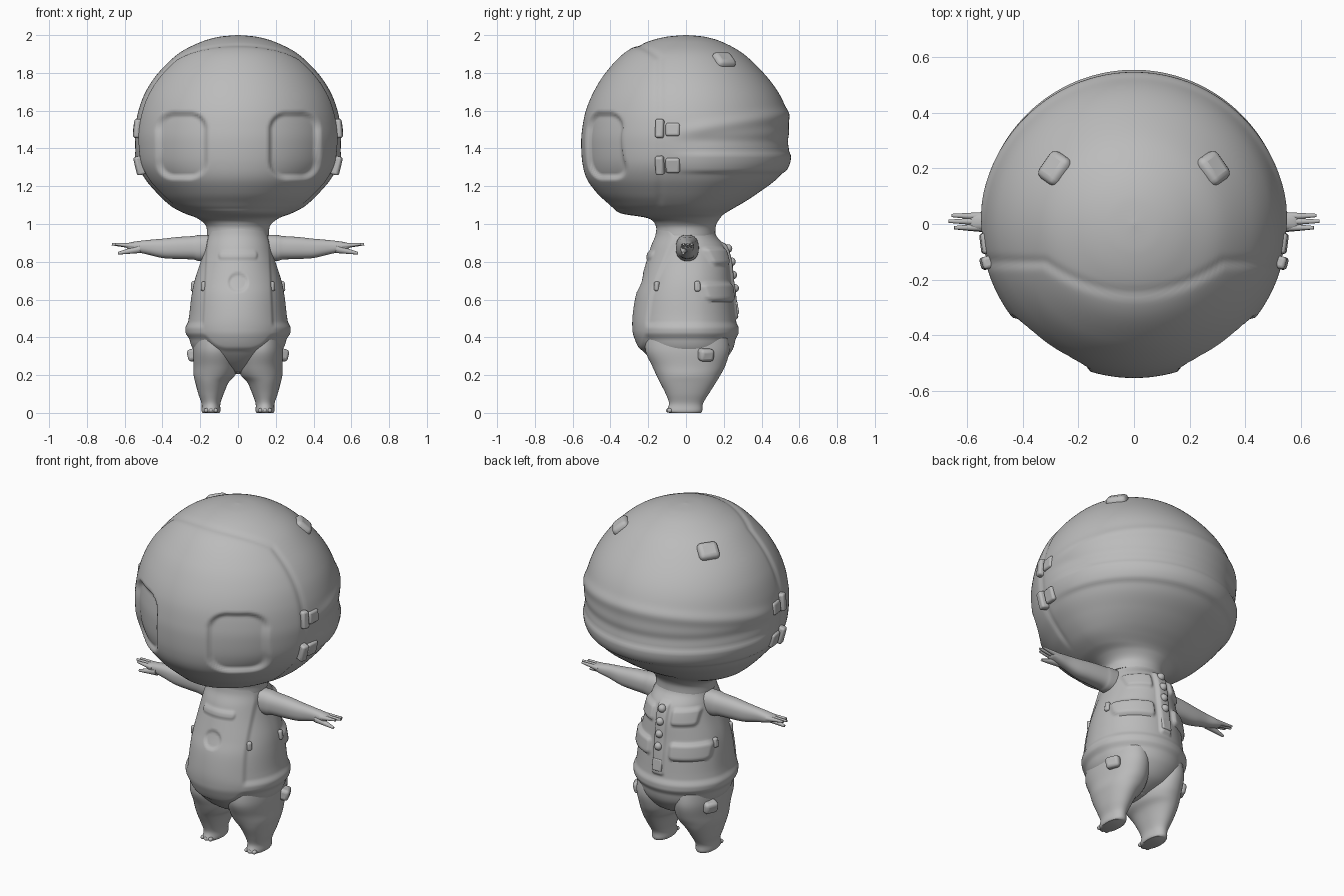
import bpy, bmesh, math
from mathutils import Vector, Matrix

if "Cube" in bpy.data.objects:
    bpy.data.objects.remove(bpy.data.objects["Cube"])

grey = bpy.data.materials.new("plain grey")
grey.diffuse_color = (0.5, 0.5, 0.5, 1)
grey.use_nodes = True
grey.node_tree.nodes["Principled BSDF"].inputs["Base Color"].default_value = grey.diffuse_color


def finish(name, bm, mirror=False, bevel=0, angle=50):
    bmesh.ops.recalc_face_normals(bm, faces=bm.faces[:])
    me = bpy.data.meshes.new(name)
    bm.to_mesh(me)
    bm.free()
    me.materials.append(grey)
    ob = bpy.data.objects.new(name, me)
    bpy.context.collection.objects.link(ob)
    if bevel:
        m = ob.modifiers.new("bevel", 'BEVEL')
        m.width, m.segments = bevel, 3
    if mirror:
        m = ob.modifiers.new("mirror", 'MIRROR')
        m.use_mirror_merge = False
    bpy.ops.object.select_all(action='DESELECT')
    ob.select_set(True)
    bpy.context.view_layer.objects.active = ob
    bpy.ops.object.shade_smooth_by_angle(angle=math.radians(angle))
    return ob


def spline(keys, sub):
    """Catmull-Rom samples through rows of numbers."""
    out, n = [], len(keys)
    for i in range(n - 1):
        a, b, c, d = (keys[min(max(i + k, 0), n - 1)] for k in (-1, 0, 1, 2))
        for s in range(sub):
            t = s / sub
            out.append([q + .5 * t * (r - p + t * (2 * p - 5 * q + 4 * r - w + t * (3 * (q - r) + w - p)))
                        for p, q, r, w in zip(a, b, c, d)])
    return out + [list(keys[-1])]


def loft(name, keys, sides, sub, shape=lambda p: p, mirror=False, power=1):
    """Rings from rows (centre x, z, half width, front depth, back depth)."""
    def rounder(v):
        return math.copysign(abs(v) ** power, v)
    bm, rings = bmesh.new(), []
    for cx, z, a, f, b in spline(keys, sub):
        ring = []
        for i in range(sides):
            t = 2 * math.pi * i / sides
            c, s = rounder(math.cos(t)), rounder(math.sin(t))
            ring.append(bm.verts.new(shape(Vector((cx + a * c, s * (b if s > 0 else f), z)))))
        rings.append(ring)
    for r, q in zip(rings, rings[1:]):
        for i in range(sides):
            j = (i + 1) % sides
            bm.faces.new((r[i], r[j], q[j], q[i]))
    bm.faces.new(rings[0])
    bm.faces.new(rings[-1])
    return finish(name, bm, mirror)


def ramp(v, lo, hi):
    t = min(max((v - lo) / (hi - lo), 0), 1)
    return t * t * (3 - 2 * t)


def patch(u, v, hu, hv, r, soft=.012):
    """1 inside a rounded rectangle, 0 outside, soft edge."""
    qx, qy = abs(u) - hu + r, abs(v) - hv + r
    d = math.hypot(max(qx, 0), max(qy, 0)) + min(max(qx, qy), 0) - r
    return 1 - ramp(d, -soft, soft)


def bump(v, width):
    return math.exp(-(v / width) ** 2)


# Head: round hood with recessed eyes, face seam and straps around the back
def head_shape(p):
    x, y, z = abs(p.x), p.y, p.z
    d = 0
    if y < 0:
        d -= .024 * patch(x - .298, z - 1.415, .127, .17, .085)
    if z > 1.05:
        low = ramp(z, 1.07, 1.15)
        seam = -.14 - .11 * max(0, 1 - (x / .32) ** 2) * ramp(z, 1.5, 1.8)
        d += low * (.005 * (1 - ramp(y, seam - .02, seam + .02)) - .006 * bump(y - seam, .018))
        back = ramp(y, -.12, .12)
        d += back * (.010 * bump(z - 1.49 - .15 * (y + .05), .035)
                     + .010 * patch(0, z - 1.325, 9, .05, .02, .015)
                     - .006 * bump(z - 1.44, .03))
    out = p - Vector((0, 0, 1.45))
    return p + out.normalized() * d * ramp(2.0 - z, .0, .08)


head = [(.94, .165, .16, .155), (.99, .17, .16, .158), (1.03, .215, .20, .18),
        (1.055, .28, .34, .205), (1.085, .34, .385, .255), (1.12, .385, .42, .315),
        (1.17, .435, .47, .39), (1.24, .493, .52, .482), (1.32, .532, .543, .54),
        (1.42, .546, .55, .545), (1.5, .545, .545, .545), (1.6, .527, .525, .532),
        (1.7, .489, .483, .487), (1.8, .422, .42, .41), (1.9, .318, .325, .305),
        (1.96, .205, .215, .20), (1.99, .105, .11, .105), (2.0, .004, .004, .004)]
loft("head", [(0,) + k for k in head], 240, 9, head_shape)


# Body: rounded suit with belly panel, belt, back pockets and spine strip
def body_shape(p):
    x, y, z = abs(p.x), p.y, p.z
    d = 0
    w = x / (1 - .22 * (z - .4))
    panel = patch(w, z - .68, .19, .345, .14) if y < 0 else 0
    d += .010 * (panel - 1) if y < 0 else -.006 * ramp(y, 0, .1) - .010 * (1 - ramp(y, 0, .1))
    d += .011 * (1 - panel) * patch(0, z - .435, 9, .03, .02, .02)
    if y < 0:
        d -= .010 * patch(x, z - .69, .05, .045, .045, .006)
        d += .008 * patch(x, z - .835, .10, .018, .015, .008)
    else:
        d += .016 * patch(x - .115, z - .83, .055, .042, .015, .009)
        d += .018 * patch(x - .15, z - .64, .085, .045, .02, .009)
        d += .014 * patch(x, z - .70, .034, .20, .01, .008)
    out = Vector((p.x, p.y, 0))
    return p + out.normalized() * d if out.length > .08 else p


body = [(.205, .01, .03, .03), (.22, .07, .09, .10), (.26, .165, .165, .19),
        (.33, .243, .24, .25), (.40, .27, .275, .27), (.45, .278, .284, .274),
        (.52, .268, .282, .268), (.62, .256, .266, .258), (.70, .24, .24, .247),
        (.80, .208, .21, .236), (.88, .185, .186, .212), (.94, .168, .162, .165),
        (1.0, .16, .155, .15)]
loft("body", [(0,) + k for k in body], 200, 9, body_shape)

# Legs and toes
loft("legs", [(.143, 0, .045, .088, .078), (.143, .012, .05, .102, .086),
              (.143, .05, .05, .09, .09), (.143, .10, .067, .107, .12),
              (.138, .16, .088, .137, .158), (.125, .20, .11, .157, .182),
              (.118, .25, .117, .18, .208), (.12, .33, .119, .215, .23),
              (.12, .42, .112, .21, .22)], 64, 5, mirror=True, power=.95)
bm = bmesh.new()
for x in (.118, .143, .168):
    m = Matrix.Translation((x, -.086 - .005 * (x == .143), .013)) @ Matrix.Diagonal((1, 1.2, .95, 1))
    bmesh.ops.create_uvsphere(bm, u_segments=16, v_segments=10, radius=.0125, matrix=m)
finish("toes", bm, True)

# Arms stretched sideways, swept along x
loft("arms", [(0, .08, .071, .062, .062), (0, .20, .069, .06, .06), (.001, .24, .062, .056, .056),
              (0, .32, .058, .051, .051), (-.002, .40, .051, .044, .044),
              (.004, .48, .038, .035, .035), (.007, .54, .028, .032, .034),
              (.010, .58, .017, .029, .031), (.012, .592, .008, .022, .024)], 48, 5,
     lambda p: Vector((p.z, p.y + .007, .873 + p.x)), True, .85)


def spike(bm, a, b, r0, r1):
    a, b = Vector(a), Vector(b)
    m = Matrix.Translation((a + b) / 2) @ (b - a).to_track_quat('Z', 'Y').to_matrix().to_4x4()
    bmesh.ops.create_cone(bm, cap_ends=True, segments=14, radius1=r0, radius2=r1,
                          depth=(b - a).length, matrix=m)


bm = bmesh.new()
for y, tip in ((-.012, .648), (.009, .668), (.028, .658)):
    spike(bm, (.55, y, .884), (tip, y * 1.1, .893), .015, .006)
spike(bm, (.52, -.01, .868), (.635, -.014, .845), .022, .007)
finish("fingers", bm, True)


# Rounded blocks: each is (centre, size along width / height / outward, outward direction)
def blocks(name, items, bevel=.012, mirror=True):
    bm = bmesh.new()
    for pos, size, out in items:
        m = (Matrix.Translation(pos) @ Vector(out).to_track_quat('Z', 'Y').to_matrix().to_4x4()
             @ Matrix.Diagonal((*size, 1)))
        bmesh.ops.create_cube(bm, size=1, matrix=m)
    return finish(name, bm, mirror, bevel)


blocks("strap_clips", [((.526, -.138, 1.505), (.045, .10, .05), (1, -.25, .1)),
                       ((.519, -.138, 1.31), (.045, .10, .05), (1, -.25, -.25))])
blocks("strap_ends", [((.537, -.07, 1.5), (.075, .07, .03), (1, -.12, .1)),
                      ((.527, -.07, 1.31), (.075, .08, .03), (1, -.12, -.25))])
blocks("hood_ears", [((.285, .2, 1.866), (.115, .10, .055), (.285, .2, .42))], .025)
blocks("hip_studs", [((.219, .10, .31), (.08, .065, .085), (1, .45, -.25))], .018)
blocks("waist_clips", [((.233, .06, .67), (.03, .055, .03), (1, .25, .1)),
                       ((.18, -.153, .67), (.028, .05, .032), (1, -1, 0))], .01)

# Knobs down the spine
bm = bmesh.new()
for z, y in ((.87, .222), (.80, .24), (.73, .247), (.66, .257)):
    bmesh.ops.create_uvsphere(bm, u_segments=20, v_segments=12, radius=.023,
                              matrix=Matrix.Translation((0, y, z)))
finish("spine_knobs", bm)
blocks("spine_plate", [((0, .262, .555), (.06, .07, .03), (0, 1, .15))], .008, False)
